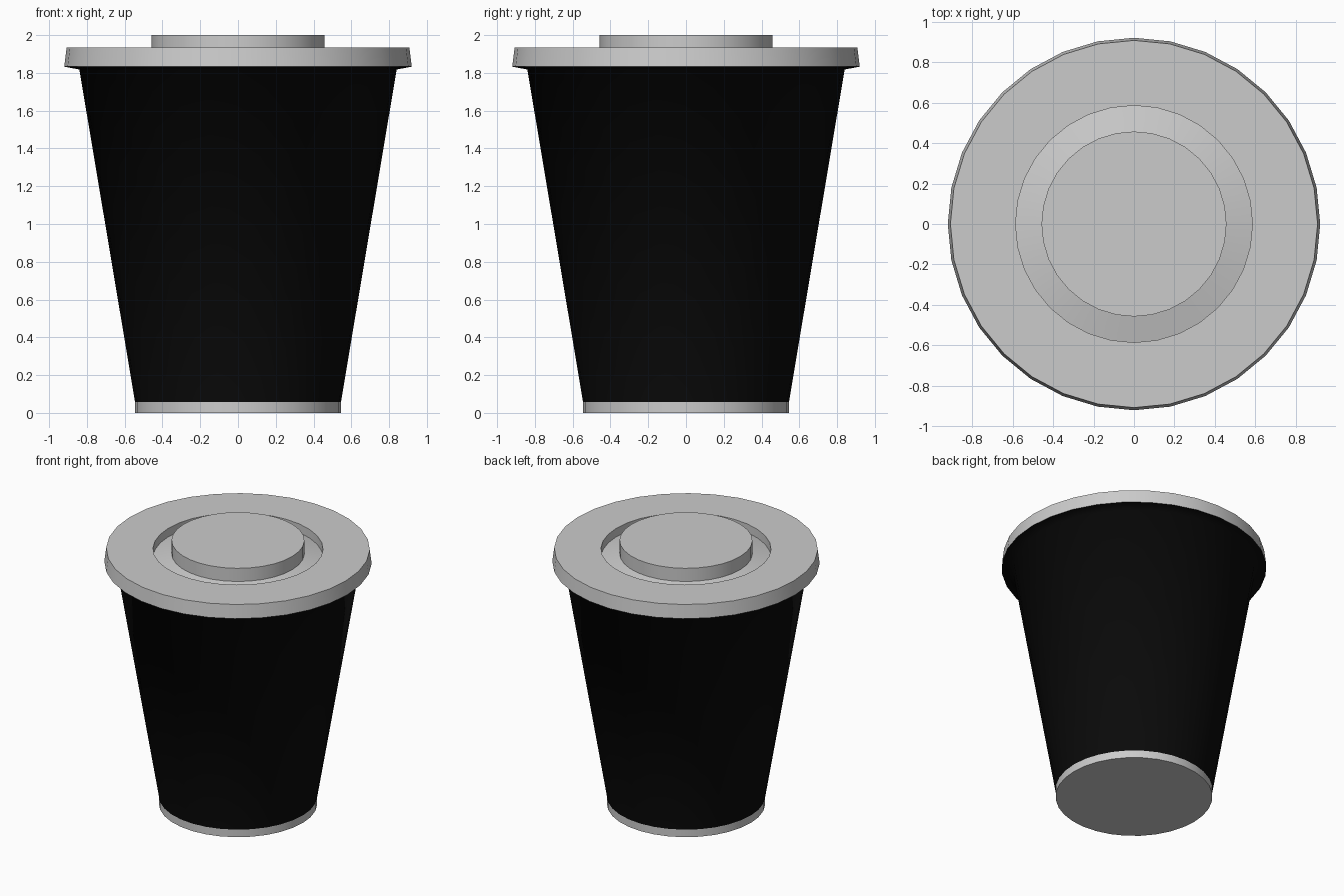
import bpy, bmesh, math

if "Cube" in bpy.data.objects:
    bpy.data.objects.remove(bpy.data.objects["Cube"])

SIDES = 32


def lathe(name, profile, angle=math.radians(30), cap_start=False, cap_end=False):
    """Turn an (r, z) profile, listed from bottom to top, around the z axis."""
    bm = bmesh.new()
    rings = []
    for r, z in profile:
        rings.append([bm.verts.new((r * math.cos(2 * math.pi * i / SIDES),
                                    r * math.sin(2 * math.pi * i / SIDES), z))
                      for i in range(SIDES)])
    for low, high in zip(rings, rings[1:]):
        for i in range(SIDES):
            j = (i + 1) % SIDES
            bm.faces.new((low[i], low[j], high[j], high[i]))
    if cap_start:
        bm.faces.new(rings[0][::-1])
    if cap_end:
        bm.faces.new(rings[-1])
    mesh = bpy.data.meshes.new(name)
    bm.to_mesh(mesh)
    bm.free()
    obj = bpy.data.objects.new(name, mesh)
    bpy.context.collection.objects.link(obj)
    bpy.ops.object.select_all(action='DESELECT')
    bpy.context.view_layer.objects.active = obj
    obj.select_set(True)
    bpy.ops.object.shade_smooth_by_angle(angle=angle)
    return obj


# Grey foot with a closed bottom
lathe("cup_base", [(0.545, 0), (0.545, 0.057)], cap_start=True)

# Black tapered wall flaring out under the lid, smooth across the flare
black = bpy.data.materials.new("black_card")
black.diffuse_color = (0.003, 0.003, 0.003, 1)
black.use_nodes = True
black.node_tree.nodes["Principled BSDF"].inputs["Base Color"].default_value = black.diffuse_color
body = lathe("cup_body", [(0.545, 0.057), (0.84, 1.818), (0.92, 1.833)],
             angle=math.radians(100))
body.data.materials.append(black)

# Grey lid: slanted rim, flat top, sunken groove and raised centre
lathe("lid", [(0.92, 1.833), (0.907, 1.935), (0.585, 1.935), (0.585, 1.87),
              (0.457, 1.9), (0.457, 2.0)], cap_end=True)
